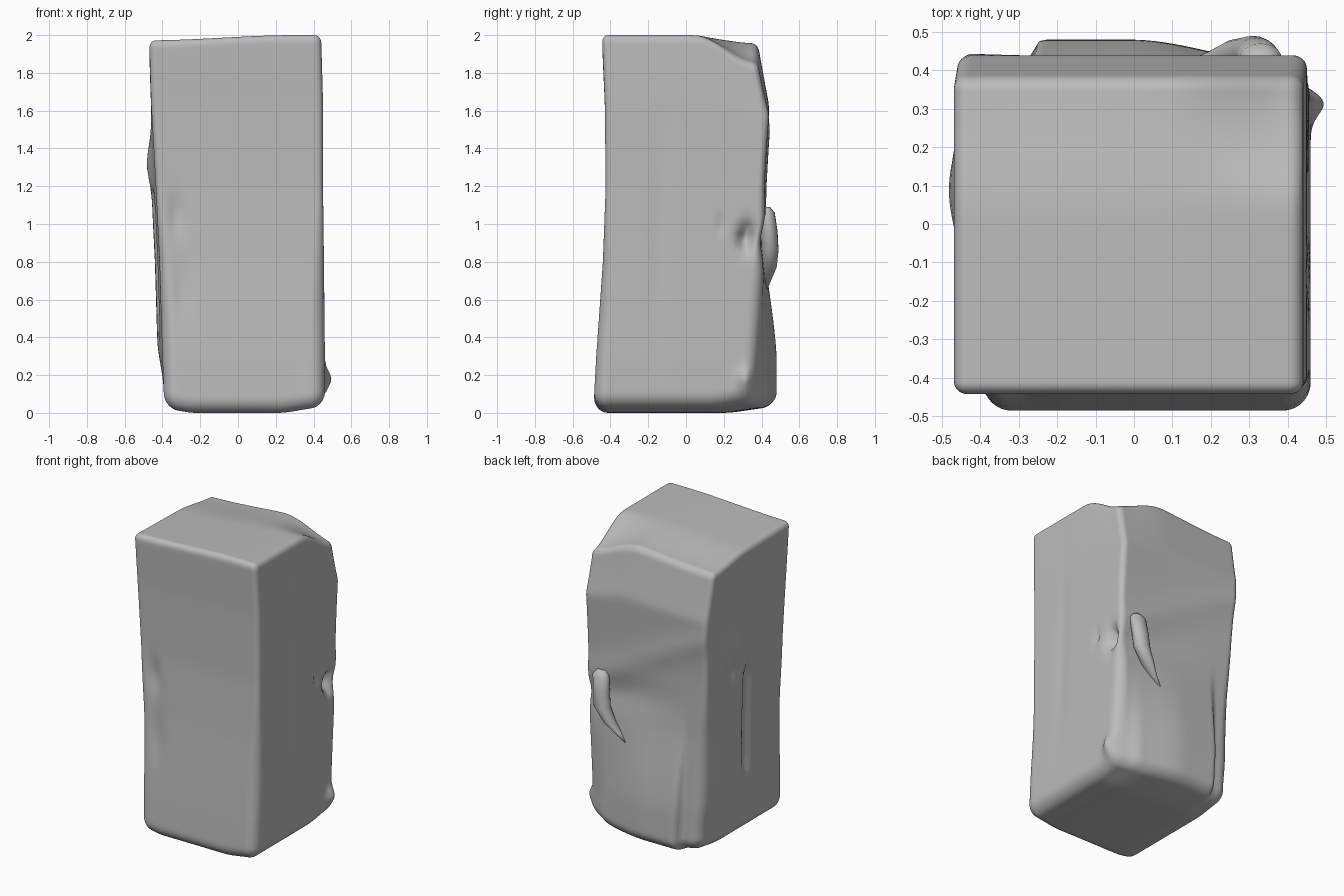
import bpy, bmesh, math
from mathutils import Vector

if "Cube" in bpy.data.objects:
    bpy.data.objects.remove(bpy.data.objects["Cube"])

grey = bpy.data.materials.new("plain grey")
grey.use_nodes = True
grey.diffuse_color = (0.5, 0.5, 0.5, 1)
grey.node_tree.nodes["Principled BSDF"].inputs["Base Color"].default_value = (0.5, 0.5, 0.5, 1)


def finish(name, bm):
    bmesh.ops.recalc_face_normals(bm, faces=bm.faces)
    mesh = bpy.data.meshes.new(name)
    bm.to_mesh(mesh)
    bm.free()
    mesh.materials.append(grey)
    mesh.shade_smooth()
    obj = bpy.data.objects.new(name, mesh)
    bpy.context.collection.objects.link(obj)
    return obj


def step(a, b, t):
    t = min(max((t - a) / (b - a), 0), 1)
    return t * t * (3 - 2 * t)


def bell(t, centre, width):
    return math.exp(-((t - centre) / width) ** 2)


# Wall positions by height: z, right wall, left wall, front, back
WALLS = [(0, -0.39, 0.46, -0.49, 0.42), (0.3, -0.40, 0.46, -0.475, 0.42),
         (0.8, -0.415, 0.455, -0.44, 0.41), (1.2, -0.435, 0.45, -0.425, 0.415),
         (1.65, -0.46, 0.45, -0.43, 0.44), (2, -0.47, 0.44, -0.445, 0.38)]


def walls(z):
    for a, b in zip(WALLS, WALLS[1:]):
        if z <= b[0]:
            break
    t = min(max((z - a[0]) / (b[0] - a[0]), 0), 1)
    return [p + (q - p) * t for p, q in zip(a[1:], b[1:])]


def round_box(u):
    """Rounded block of half sizes 0.5, 0.5, 1 with a softer base."""
    p = Vector([math.sin(c * math.pi / 2) for c in u])
    p.z *= 1
    p.x *= 0.5
    p.y *= 0.5
    r = 0.085 if p.z < -0.5 else 0.085 - 0.045 * step(-0.5, 0.2, p.z)
    core = Vector([max(min(c, h - r), r - h) for c, h in zip(p, (0.5, 0.5, 1))])
    out = p - core
    return core + out.normalized() * r if out.length > 1e-6 else p


# Dented block body
bm = bmesh.new()
bmesh.ops.create_cube(bm, size=2)
bmesh.ops.subdivide_edges(bm, edges=bm.edges, cuts=63, use_grid_fill=True)
for v in bm.verts:
    p = round_box(v.co)
    z = p.z + 1
    right, left, front, back = walls(z)
    fx, fy = p.x + 0.5, p.y + 0.5

    # Back: bulging lower flap, creases, recessed corner edge
    flap = step(-0.36, -0.31, p.x) * (1 - step(-0.05, 0.42, p.x))
    back += 0.06 * flap * (1 - step(0.25, 1.0, z))
    back -= 0.045 * step(0.3, 0.46, p.x) * (1 - step(0.1, 0.8, z))
    back += 0.012 * bell(z, 1.1 + 0.5 * (0.3 - p.x), 0.09)
    back -= 0.02 * bell(z, 0.95 + 0.15 * (0.3 - p.x), 0.1) * step(-0.45, 0.3, p.x)
    # Right wall: hand-hold groove under a lump
    right -= 0.025 * bell(p.y, 0.15, 0.3) * (1 - step(1.2, 1.7, z)) * step(0.1, 0.4, z)
    right += 0.035 * bell(p.y, -0.02, 0.05) * step(0.38, 0.5, z) * (1 - step(1.1, 1.2, z))
    right -= 0.02 * bell(p.y, 0.1, 0.14) * bell(z, 1.32, 0.12)
    right += 0.03 * bell(p.y, 0.2, 0.06) * bell(z, 1.2, 0.08)
    # Left wall: punched hole, pinprick, corner spur
    left -= 0.09 * bell(p.y, 0.4, 0.05) * bell(z, 0.93, 0.055)
    left -= 0.02 * bell(p.y, 0.23, 0.025) * bell(z, 1.0, 0.03)
    left += 0.035 * bell(p.y, 0.43, 0.05) * bell(z, 0.14, 0.07)
    left -= 0.006 * bell(p.y, -0.15, 0.06) * bell(z, 1.0, 0.5)
    # Front: shallow dents near the right edge
    front += 0.02 * bell(p.x, -0.38, 0.05) * bell(z, 1.05, 0.1)
    front += 0.012 * bell(p.x, -0.36, 0.06) * bell(z, 0.65, 0.15)

    # Top slopes to the back and right; one back corner sags
    top = -0.045 * (1 - step(-0.5, 0.35, p.x)) * (0.6 + 0.4 * fy)
    top -= 0.035 * step(0.05, 0.5, p.y) + 0.12 * step(0.1, 0.55, p.x) * step(0.1, 0.5, p.y)
    base = 0.03 * step(0.2, 0.5, p.x) + 0.03 * step(0.2, 0.5, p.y) + 0.02 * step(0.3, 0.5, -p.x)
    v.co = (right + (left - right) * fx, front + (back - front) * fy,
            z + top * step(1.3, 2, z) + base * (1 - step(0, 0.4, z)))
finish("dented_block", bm)

# Curved latch on the back: x, y, z, half width, half depth
LATCH = [(0.33, 0.425, 1.09, 0.03, 0.02), (0.33, 0.43, 1.06, 0.055, 0.04),
         (0.32, 0.44, 0.96, 0.055, 0.045), (0.31, 0.445, 0.86, 0.055, 0.045),
         (0.26, 0.44, 0.77, 0.04, 0.04), (0.2, 0.425, 0.7, 0.02, 0.025),
         (0.14, 0.415, 0.64, 0.006, 0.01)]
bm = bmesh.new()
rings = []
for x, y, z, w, d in LATCH:
    angles = [i * math.tau / 20 for i in range(20)]
    rings.append([bm.verts.new((x + w * math.cos(a), y + d * math.sin(a), z)) for a in angles])
for a, b in zip(rings, rings[1:]):
    for i in range(20):
        j = (i + 1) % 20
        bm.faces.new((a[i], a[j], b[j], b[i]))
bm.faces.new(rings[0])
bm.faces.new(rings[-1])
finish("back_latch", bm)
